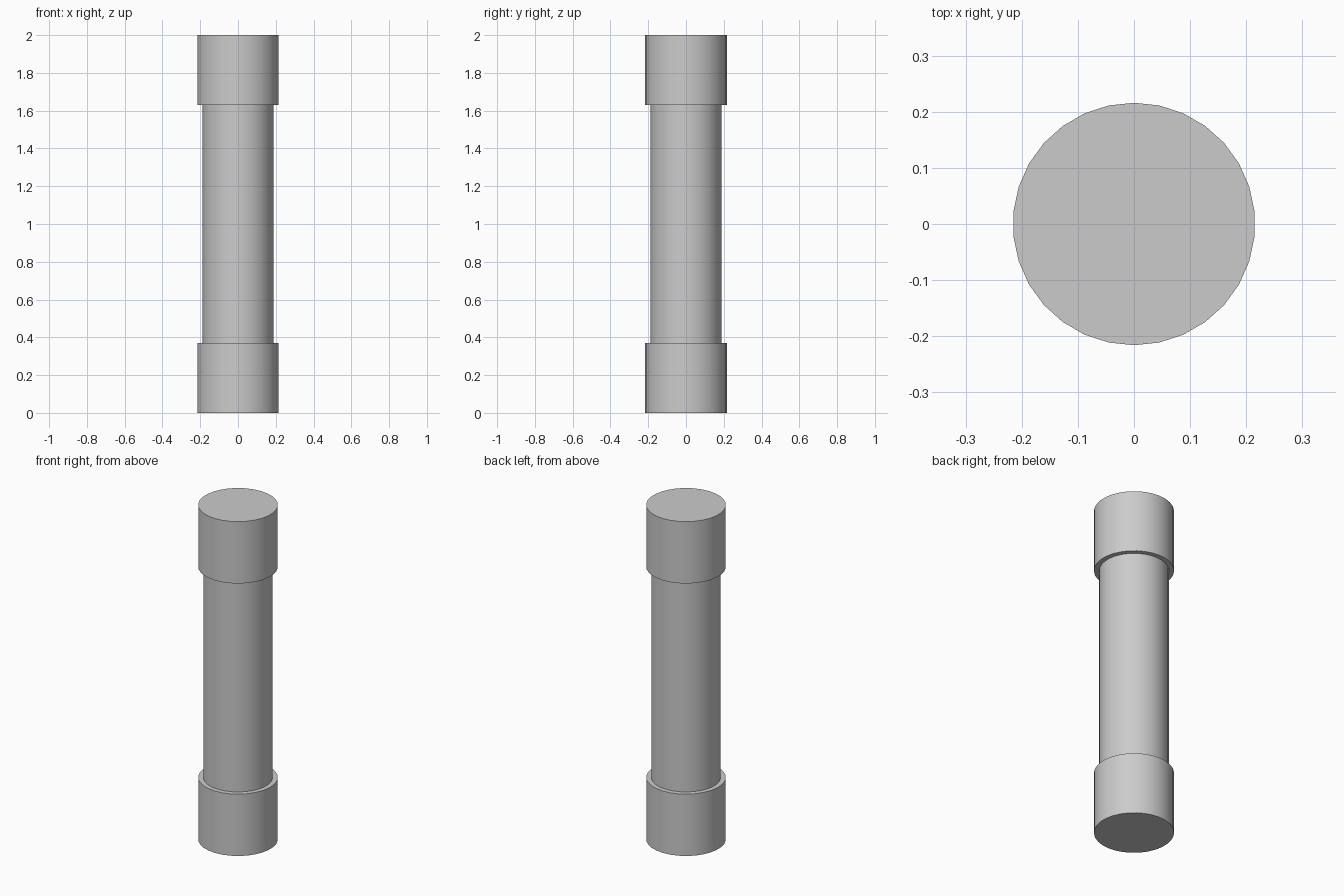
import bpy
from math import radians

if "Cube" in bpy.data.objects:
    bpy.data.objects.remove(bpy.data.objects["Cube"])

SIDES = 30


def cylinder(name, radius, z0, z1, fill='NGON'):
    bpy.ops.mesh.primitive_cylinder_add(
        vertices=SIDES, radius=radius, depth=z1 - z0,
        end_fill_type=fill, location=(0, 0, (z0 + z1) / 2))
    obj = bpy.context.object
    obj.name = name
    bpy.ops.object.shade_smooth_by_angle(angle=radians(30))
    return obj


# Tube, its open ends seated just inside the caps
cylinder("tube", 0.188, 0.365, 1.635, 'NOTHING')

# Matching end caps
cylinder("lower_cap", 0.216, 0.0, 0.37)
cylinder("upper_cap", 0.216, 1.63, 2.0)
